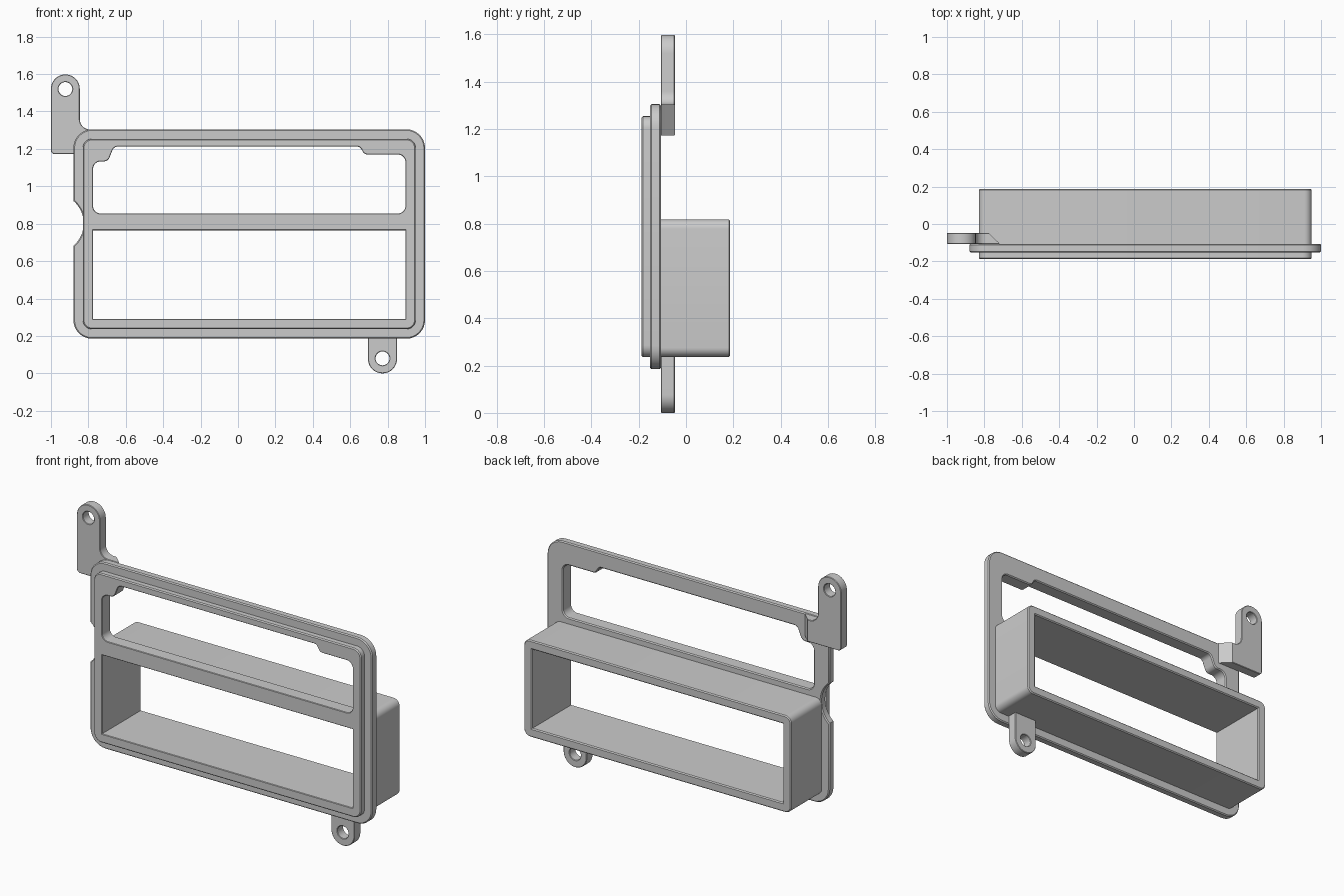
import bpy, bmesh, math
from mathutils import Vector

if "Cube" in bpy.data.objects:
    bpy.data.objects.remove(bpy.data.objects["Cube"])

B = 0.006  # small edge chamfer


def outline(corners, seg=8):
    """Corner list (x, z, radius), counter-clockwise, to filleted points."""
    pts, n = [], len(corners)
    for i, (x, z, r) in enumerate(corners):
        p = Vector((x, z))
        if r == 0:
            pts.append(p)
            continue
        a = (Vector(corners[i - 1][:2]) - p).normalized()
        b = (Vector(corners[(i + 1) % n][:2]) - p).normalized()
        half = a.angle(b) / 2
        c = p + (a + b).normalized() * r / math.sin(half)
        s = p + a * r / math.tan(half) - c
        e = p + b * r / math.tan(half) - c
        a0 = math.atan2(s.y, s.x)
        d = (math.atan2(e.y, e.x) - a0 + math.pi) % (2 * math.pi) - math.pi
        for k in range(seg + 1):
            t = a0 + d * k / seg
            pts.append(c + Vector((math.cos(t), math.sin(t))) * r)
    return pts


def rect(x0, x1, z0, z1, r):
    return outline([(x0, z0, r), (x1, z0, r), (x1, z1, r), (x0, z1, r)])


def circle(x, z, r, n=32):
    return [Vector((x + r * math.cos(2 * math.pi * k / n),
                    z + r * math.sin(2 * math.pi * k / n))) for k in range(n)]


def inset(pts, d):
    out = []
    for i, p in enumerate(pts):
        d1 = (p - pts[i - 1]).normalized()
        d2 = (pts[(i + 1) % len(pts)] - p).normalized()
        n1, n2 = Vector((-d1.y, d1.x)), Vector((-d2.y, d2.x))
        out.append(p + (n1 + n2) * d / (1 + n1.dot(n2)))
    return out


def slab(name, y0, y1, loops, caps=(True, True), tweak=None):
    """Extrude loops along y. Each loop: (points, front chamfer, back chamfer);
    the first is the outer outline, the others are holes."""
    bm = bmesh.new()
    ends = ([], [])
    for i, (pts, f, b) in enumerate(loops):
        pts = pts if i == 0 else pts[::-1]
        levels = [(y0, f)] + ([(y0 + f, 0)] if f else [])
        levels += ([(y1 - b, 0)] if b else []) + [(y1, b)]
        rings = [[bm.verts.new((q.x, y, q.y)) for q in inset(pts, d)] for y, d in levels]
        n = len(pts)
        for r0, r1 in zip(rings, rings[1:]):
            for k in range(n):
                m = (k + 1) % n
                bm.faces.new((r0[k], r0[m], r1[m], r1[k]))
        for end, ring in zip(ends, (rings[0], rings[-1])):
            end += [bm.edges.get((ring[k], ring[(k + 1) % n])) for k in range(n)]
    for cap, end, ny in zip(caps, ends, (-1, 1)):
        if cap:
            bmesh.ops.triangle_fill(bm, edges=end, use_beauty=True, normal=(0, ny, 0))
    if tweak:
        tweak(bm)
    bmesh.ops.recalc_face_normals(bm, faces=bm.faces)
    me = bpy.data.meshes.new(name)
    bm.to_mesh(me)
    bm.free()
    ob = bpy.data.objects.new(name, me)
    bpy.context.collection.objects.link(ob)
    bpy.ops.object.select_all(action='DESELECT')
    ob.select_set(True)
    bpy.context.view_layer.objects.active = ob
    bpy.ops.object.shade_smooth_by_angle(angle=math.radians(35))
    return ob


# Window outlines shared by the layers
lower = rect(-0.775, 0.895, 0.29, 0.765, 0)
upper = outline([(-0.775, 0.855, 0.04), (0.895, 0.855, 0.04), (0.895, 1.17, 0.04),
                 (0.676, 1.17, 0.03), (0.652, 1.212, 0.025), (-0.664, 1.212, 0.03),
                 (-0.695, 1.133, 0.035), (-0.775, 1.133, 0.04)])

# Flange with a round bite in its left edge
bite = [(-0.983 + 0.158 * math.cos(t), 0.802 + 0.158 * math.sin(t), 0)
        for t in (math.radians(49.3 - 98.6 * k / 16) for k in range(17))]
flange = outline([(-0.88, 0.185, 0.1), (1.0, 0.185, 0.1),
                  (1.0, 1.305, 0.1), (-0.88, 1.305, 0.1)] + bite)
slab("flange", -0.152, -0.106, [(flange, B, B), (upper, 0, B), (lower, 0, 0)])

# Raised front lip
slab("front_lip", -0.188, -0.152,
     [(rect(-0.83, 0.95, 0.236, 1.254, 0.05), B, 0), (upper, B / 2, 0), (lower, B / 2, 0)],
     caps=(True, False))

# Rear sleeve around the lower window
slab("rear_sleeve", -0.106, 0.187,
     [(rect(-0.83, 0.95, 0.236, 0.818, 0.04), 0, B), (lower, 0, B)], caps=(False, True))


# Upper mounting tab, its inner end sloping into the flange
def slope(bm):
    for v in bm.verts:
        if v.co.x > -0.74 and v.co.y > -0.07:
            v.co.x -= 0.055


upper_tab = outline([(-1.0, 1.172, 0.02), (-0.72, 1.172, 0), (-0.72, 1.304, 0),
                     (-0.846, 1.304, 0.055), (-0.846, 1.598, 0.0765), (-1.0, 1.598, 0.0765)], 12)
slab("upper_tab", -0.106, -0.047,
     [(upper_tab, B / 2, B / 2), (circle(-0.923, 1.52, 0.037), B / 2, B / 2)], tweak=slope)

# Lower mounting tab
lower_tab = outline([(0.695, 0, 0.077), (0.85, 0, 0.077), (0.85, 0.25, 0), (0.695, 0.25, 0)], 12)
slab("lower_tab", -0.106, -0.047,
     [(lower_tab, B / 2, B / 2), (circle(0.7725, 0.08, 0.037), B / 2, B / 2)])
